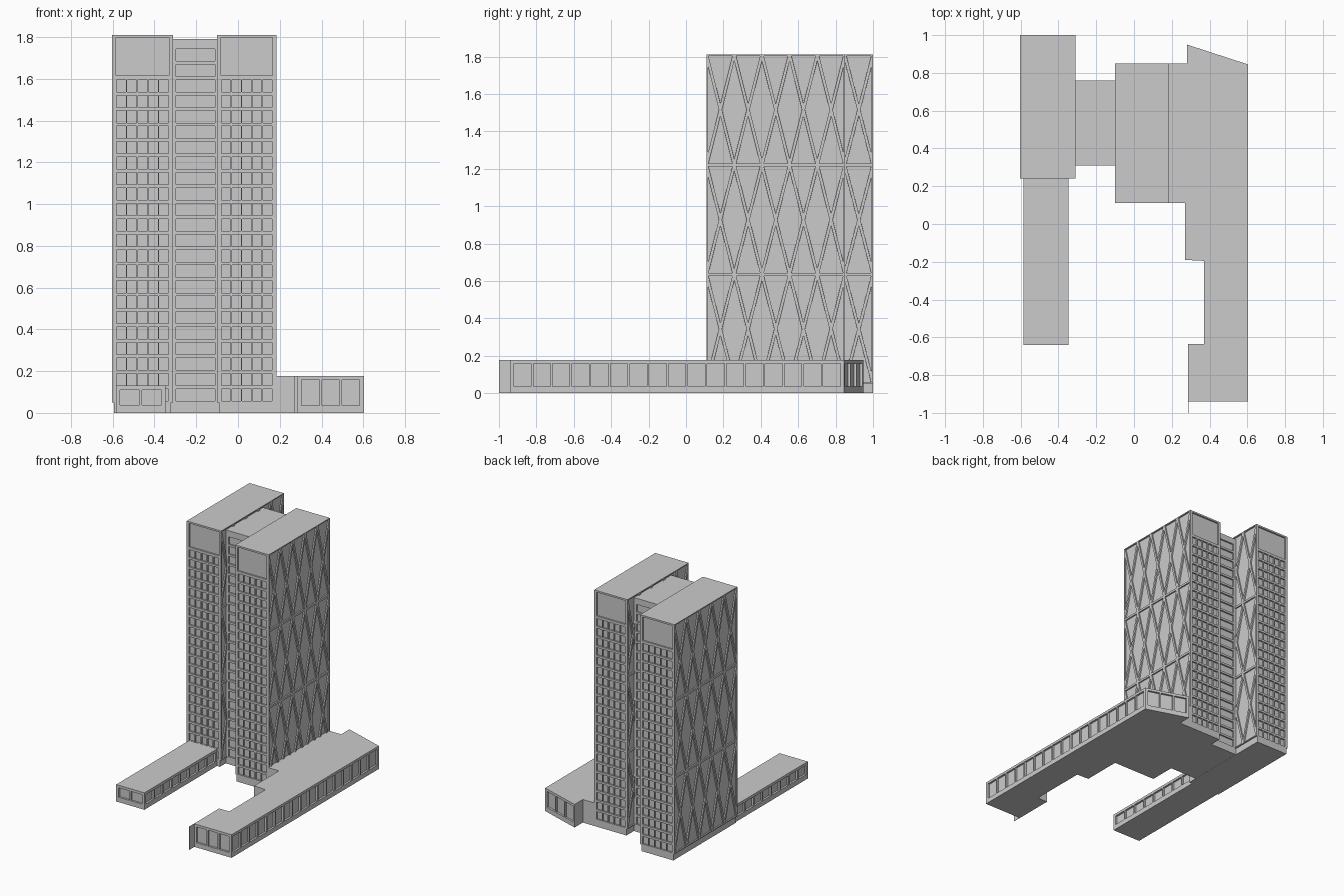
import bpy, bmesh
from mathutils import Vector

if "Cube" in bpy.data.objects:
    bpy.data.objects.remove(bpy.data.objects["Cube"])

TOP = 1.81          # tower height
BASE = 0.05         # underside of the lattice panels
PLATE = 0.01        # how far the lattice stands off the tower
TIERS = [BASE, 0.635, 1.22, TOP]


def finish(name, bm):
    bmesh.ops.remove_doubles(bm, verts=bm.verts, dist=1e-5)
    mesh = bpy.data.meshes.new(name)
    bm.to_mesh(mesh)
    bm.free()
    obj = bpy.data.objects.new(name, mesh)
    bpy.context.collection.objects.link(obj)
    return obj


def spaced(a, b, n, gap):
    """n equal intervals between a and b, separated by gap."""
    w = (b - a - gap * (n - 1)) / n
    return [(a + i * (w + gap), a + i * (w + gap) + w) for i in range(n)]


def floors(n):
    """Window rows of the tower storeys."""
    return [(0.057 + 0.074 * i, 0.115 + 0.074 * i) for i in range(n)]


def wall(bm, p0, p1, z0, z1, cols, rows, depth):
    """Wall from p0 to p1 (left to right from outside) with recessed windows."""
    run = Vector((p1[0] - p0[0], p1[1] - p0[1], 0))
    length = run.length
    run.normalize()
    inward = Vector((-run.y, run.x, 0))
    us = [0, *[c for pair in cols for c in pair], length]
    vs = [z0, *[r for pair in rows for r in pair], z1]

    def ring(i, j, d):
        return [bm.verts.new(Vector((p0[0], p0[1], v)) + run * u + inward * d)
                for u, v in ((us[i], vs[j]), (us[i + 1], vs[j]),
                             (us[i + 1], vs[j + 1]), (us[i], vs[j + 1]))]

    for i in range(len(us) - 1):
        for j in range(len(vs) - 1):
            outer = ring(i, j, 0)
            if i % 2 and j % 2:
                inner = ring(i, j, depth)
                bm.faces.new(inner)
                for k in range(4):
                    n = (k + 1) % 4
                    bm.faces.new((outer[k], outer[n], inner[n], inner[k]))
            else:
                bm.faces.new(outer)


def block(name, outline, height, strips, depth):
    """Extruded outline; strips maps an edge number to its window bands."""
    bm = bmesh.new()
    for i, p in enumerate(outline):
        q = outline[(i + 1) % len(outline)]
        for z0, z1, cols, rows in strips.get(i, [(0, height, (), ())]):
            wall(bm, p, q, z0, z1, cols, rows, depth)
    bm.faces.new([bm.verts.new((x, y, height)) for x, y in outline])
    bm.faces.new([bm.verts.new((x, y, 0)) for x, y in reversed(outline)])
    return finish(name, bm)


def rect(x0, x1, y0, y1):
    return [(x0, y0), (x1, y0), (x1, y1), (x0, y1)]


def lattice(name, x, side, y0, y1, bays=5):
    """Raised diagrid on a tower flank: crossed braces in three tiers."""
    bm = bmesh.new()
    b = (y1 - y0) / bays

    def face(*pts):
        f = bm.faces.new([bm.verts.new((x + side * PLATE, y0 + u * b, z)) for u, z in pts])
        f.normal_update()
        if f.normal.x * side < 0:
            f.normal_flip()

    for lo, hi in zip(TIERS, TIERS[1:]):
        mid = (lo + hi) / 2
        for i in range(bays):
            face((i, hi), (i + 1, hi), (i + 0.5, mid))
            face((i, lo), (i + 1, lo), (i + 0.5, mid))
        for i in range(1, bays):
            face((i, lo), (i + 0.5, mid), (i, hi), (i - 0.5, mid))
        face((0, lo), (0.5, mid), (0, hi))
        face((bays, lo), (bays - 0.5, mid), (bays, hi))
    bmesh.ops.remove_doubles(bm, verts=bm.verts, dist=1e-5)
    bm.normal_update()

    # Open the panes between the braces and close the outer rim
    panes = list(bm.faces)
    bmesh.ops.inset_individual(bm, faces=panes, thickness=0.008, use_even_offset=True)
    bm.normal_update()
    bmesh.ops.inset_individual(bm, faces=panes, thickness=0.0004, depth=-PLATE,
                               use_even_offset=True)
    rim = bmesh.ops.extrude_edge_only(bm, edges=[e for e in bm.edges if e.is_boundary])
    bmesh.ops.translate(bm, vec=(-side * PLATE, 0, 0),
                        verts=[v for v in rim["geom"] if isinstance(v, bmesh.types.BMVert)])
    bmesh.ops.delete(bm, geom=panes, context='FACES')
    return finish(name, bm)


def tower(name, x0, x1, y0, y1):
    w = x1 - x0
    ends = [(0, 1.605, spaced(0.011, w - 0.011, 5, 0.006), floors(21)),
            (1.605, TOP, [(0.009, w - 0.009)], [(1.615, 1.797)])]
    block(name, rect(x0, x1, y0, y1), TOP, {0: ends, 2: ends}, 0.012)
    lattice(name + "_lattice_left", x0, -1, y0, y1)
    lattice(name + "_lattice_right", x1, 1, y0, y1)


# Twin towers
tower("left_tower", -0.593, -0.321, 0.24, 1.0)
tower("right_tower", -0.09, 0.174, 0.11, 0.85)

# Linking core with one wide window per floor
core = [(0, 1.79, [(0.023, 0.21)], floors(23))]
block("link_core", rect(-0.32, -0.09, 0.31, 0.76), 1.79, {0: core, 2: core}, 0.012)


def bands(length, n, height, rows, margin=0.02):
    return [(0, height, spaced(margin, length - margin, n, 0.012), rows)]


# Low left wing
H, R = 0.13, [(0.038, 0.11)]
flank = bands(0.88, 8, H, R)
block("left_wing", rect(-0.585, -0.346, -0.64, 0.24), H,
      {0: bands(0.239, 2, H, R), 1: flank, 3: flank}, 0.015)

# Right podium with a stepped courtyard side and a slanted back
H, R = 0.177, [(0.036, 0.158)]
podium = [(0.285, -0.94), (0.603, -0.94), (0.603, 0.845), (0.28, 0.95), (0.28, 0.85),
          (0.174, 0.85), (0.174, 0.11), (0.27, 0.11), (0.27, -0.19), (0.37, -0.195),
          (0.37, -0.635), (0.285, -0.635)]
block("right_podium", podium, H,
      {0: bands(0.318, 3, H, R), 1: bands(1.785, 17, H, R), 2: bands(0.339, 3, H, R),
       9: bands(0.44, 4, H, R)}, 0.015)

# Thin fin wall at the front corner of the podium
block("end_fin", rect(0.285, 0.288, -1.0, -0.94), H, {}, 0)
